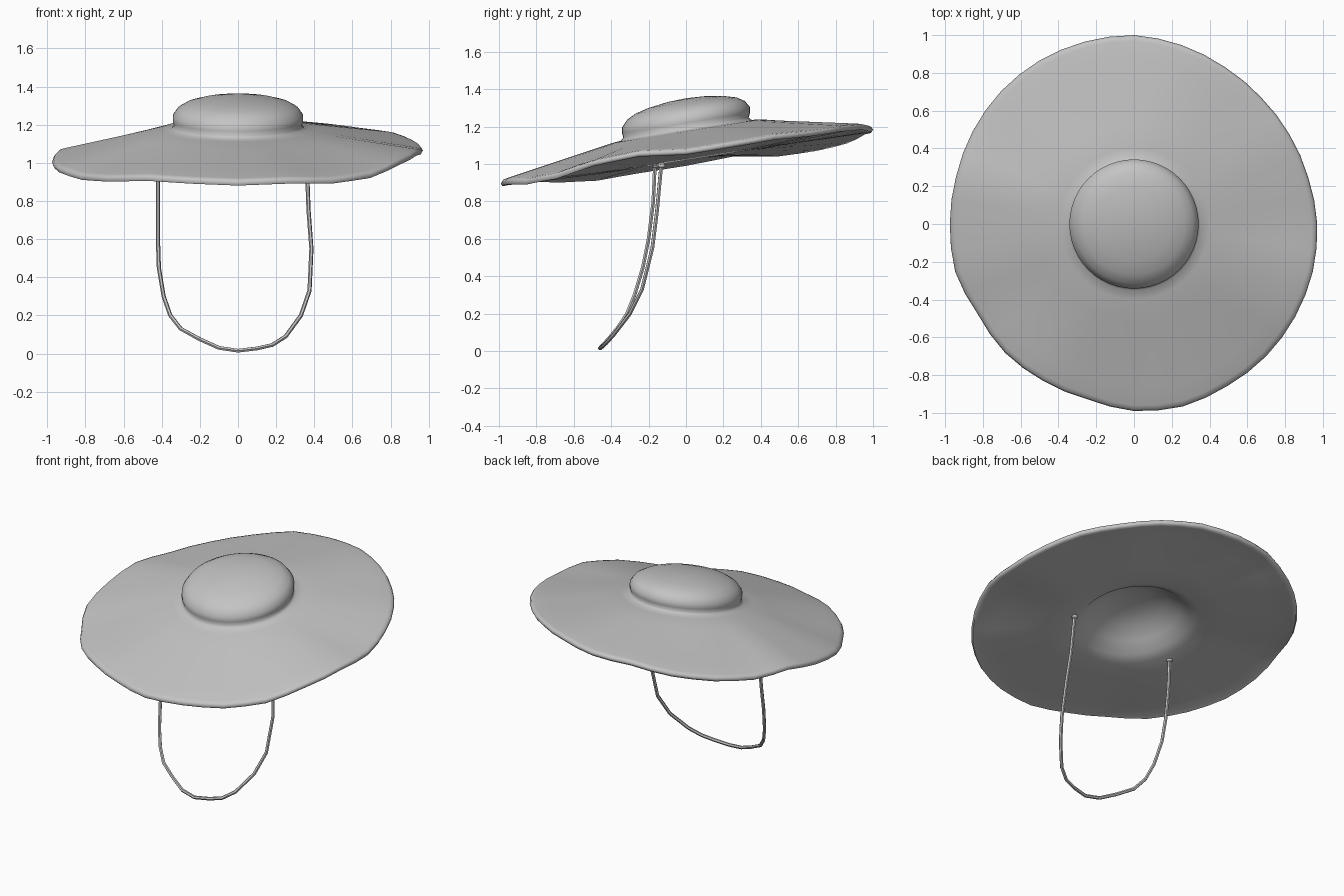
import bpy
import bmesh
from math import cos, sin, tau, floor

cube = bpy.data.objects.get("Cube")
if cube:
    bpy.data.objects.remove(cube, do_unlink=True)

grey = bpy.data.materials.new("soft grey")
grey.use_nodes = True
COLOUR = (0.55, 0.55, 0.55, 1)
grey.diffuse_color = COLOUR
grey.node_tree.nodes["Principled BSDF"].inputs["Base Color"].default_value = COLOUR

# Wavy brim edge: radius and height, counter-clockwise from +x in equal steps
RADII = [.97, .955, .95, .95, .96, .98, 1, 1, 1, .995, .985, .975,
         .975, .98, .955, .965, .96, .96, .99, 1, .99, .99, .985, .98]
HEIGHTS = [1.08, 1.12, 1.16, 1.18, 1.205, 1.215, 1.2, 1.19, 1.14, 1.1, 1.07, 1.07,
           1.02, .98, .94, .93, .935, .92, .91, .92, .92, .95, 1.02, 1.07]
TILT = 0.16        # the whole hat leans forward
TOP_BASE = 1.175   # crown base height at the centre
UNDER_BASE = 1.02  # underside height at the centre
INNER = 0.4        # where the brim begins
SIDES = 48

# Crown and hollow profiles: radius, height above the tilted base
CROWN = [(.1, .172), (.2, .157), (.27, .138), (.315, .112), (.342, .075),
         (.342, .045), (.335, .02), (.35, .005)]
HOLLOW = [(.34, .02), (.28, .075), (.2, .13), (.1, .16)]


def sample(values, i):
    """Linear lookup around the edge for segment i."""
    f = i * len(values) / SIDES
    k = floor(f)
    a, b = values[k % len(values)], values[(k + 1) % len(values)]
    return a + (b - a) * (f - k)


def body_point(i, r, base, h):
    a = tau * i / SIDES
    x, y = r * cos(a), r * sin(a)
    return x, y, base + TILT * y + h


def brim_point(i, t, base, drop):
    """Blend from the inner circle (t=0) to the wavy edge (t=1)."""
    a = tau * i / SIDES
    edge = sample(RADII, i)
    r = INNER + (edge - INNER) * t
    inner_z = base + TILT * INNER * sin(a)
    z = inner_z + (sample(HEIGHTS, i) - drop - inner_z) * t
    return r * cos(a), r * sin(a), z


def finish(obj, angle):
    obj.data.materials.append(grey)
    bpy.ops.object.select_all(action="DESELECT")
    obj.select_set(True)
    bpy.context.view_layer.objects.active = obj
    bpy.ops.object.shade_smooth_by_angle(angle=angle)


# Hat: one closed loft from crown top, over the edge, into the hollow
bm = bmesh.new()
rings = []


def add_ring(func, *args):
    rings.append([bm.verts.new(func(i, *args)) for i in range(SIDES)])


for r, h in CROWN:
    add_ring(body_point, r, TOP_BASE, h)
for t in (0, .2, .4, .6, .8, .95):
    add_ring(brim_point, t, TOP_BASE, 0)
add_ring(brim_point, .985, TOP_BASE, .002)
add_ring(brim_point, 1, TOP_BASE, .015)
add_ring(brim_point, .985, UNDER_BASE, .03)
for t in (.94, .75, .5, .25, 0):
    add_ring(brim_point, t, UNDER_BASE, .025)
for r, h in HOLLOW:
    add_ring(body_point, r, UNDER_BASE, h)

for a, b in zip(rings, rings[1:]):
    for i in range(SIDES):
        j = (i + 1) % SIDES
        bm.faces.new((a[i], b[i], b[j], a[j]))
for ring, base, h in ((rings[0], TOP_BASE, .177), (rings[-1], UNDER_BASE, .165)):
    centre = bm.verts.new((0, 0, base + h))
    for i in range(SIDES):
        bm.faces.new((ring[i], ring[(i + 1) % SIDES], centre))
bmesh.ops.recalc_face_normals(bm, faces=bm.faces)
mesh = bpy.data.meshes.new("hat")
bm.to_mesh(mesh)
bm.free()
hat = bpy.data.objects.new("hat", mesh)
bpy.context.collection.objects.link(hat)
finish(hat, 1.2)

# Chin strap: a thin cord hanging in a loop
STRAP = [(-.42, -.165, 1.02), (-.42, -.175, .8), (-.42, -.2, .6), (-.415, -.23, .45),
         (-.39, -.275, .3), (-.355, -.315, .2), (-.3, -.36, .13), (-.2, -.405, .075),
         (-.1, -.445, .03), (0, -.46, .015), (.1, -.445, .027), (.18, -.425, .045),
         (.25, -.385, .09), (.33, -.3, .2), (.375, -.235, .33), (.385, -.18, .55),
         (.37, -.155, .75), (.36, -.13, 1.02)]
curve = bpy.data.curves.new("chin_strap", "CURVE")
curve.dimensions = "3D"
curve.bevel_depth = 0.011
curve.bevel_resolution = 1
curve.use_fill_caps = True
spline = curve.splines.new("POLY")
spline.points.add(len(STRAP) - 1)
for point, co in zip(spline.points, STRAP):
    point.co = (*co, 1)
strap = bpy.data.objects.new("chin_strap", curve)
bpy.context.collection.objects.link(strap)
bpy.ops.object.select_all(action="DESELECT")
strap.select_set(True)
bpy.context.view_layer.objects.active = strap
bpy.ops.object.convert(target="MESH")
finish(bpy.context.object, 1.0)

# Small knots where the strap meets the brim
for name, (x, y, z) in (("right_knot", STRAP[0]), ("left_knot", STRAP[-1])):
    bpy.ops.mesh.primitive_uv_sphere_add(segments=10, ring_count=6, radius=.02,
                                         location=(x, y, z - .03))
    knot = bpy.context.object
    knot.name = name
    knot.scale.z = .6
    finish(knot, 1.0)
